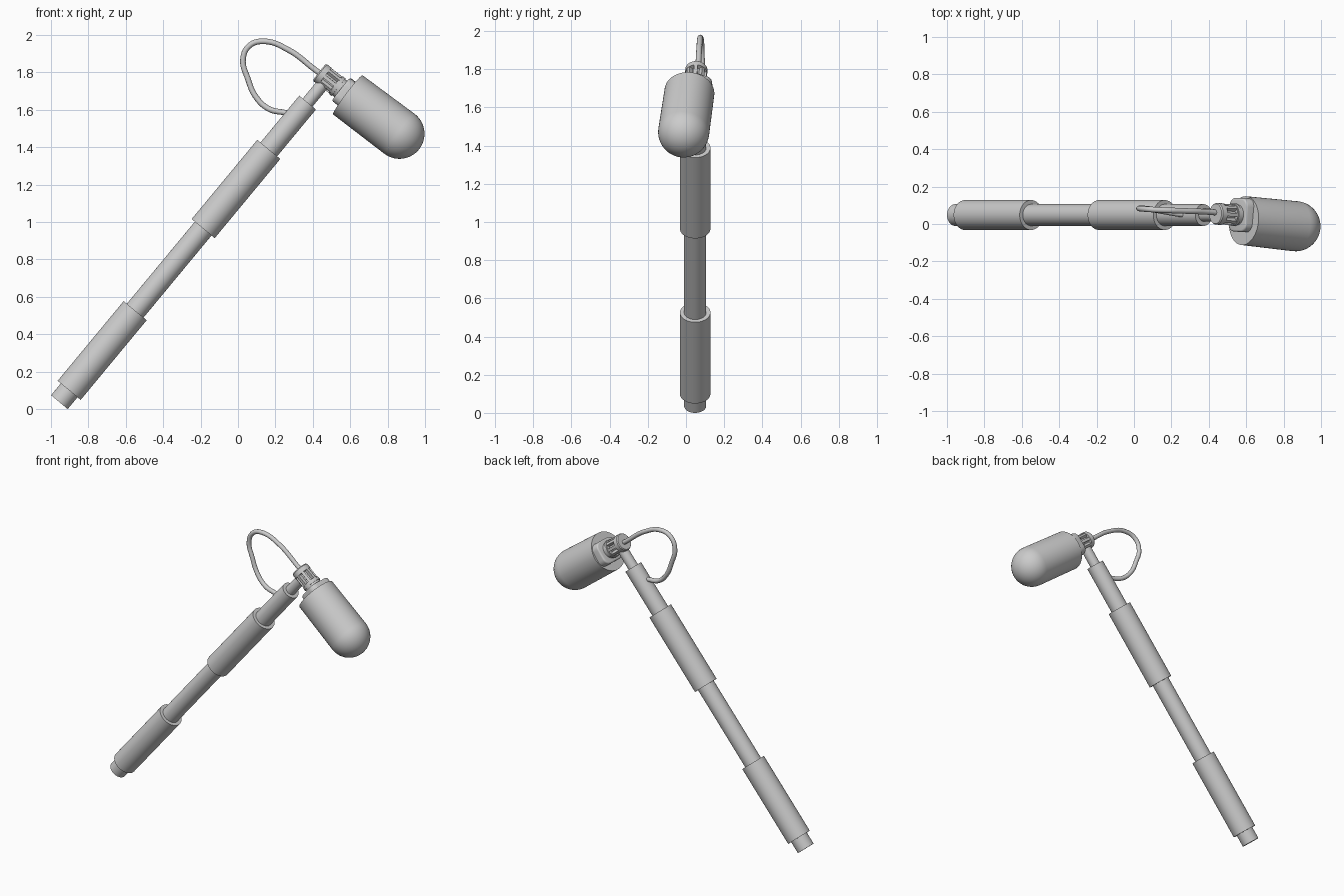
import bpy, bmesh, math
from mathutils import Vector

if "Cube" in bpy.data.objects:
    bpy.data.objects.remove(bpy.data.objects["Cube"])


def place(ob, origin, axis):
    # local z follows the axis
    ob.location = origin
    ob.rotation_mode = 'QUATERNION'
    ob.rotation_quaternion = Vector(axis).to_track_quat('Z', 'Y')


def finish(name, bm, origin, axis, angle=35):
    bmesh.ops.recalc_face_normals(bm, faces=bm.faces)
    me = bpy.data.meshes.new(name)
    bm.to_mesh(me)
    bm.free()
    ob = bpy.data.objects.new(name, me)
    bpy.context.collection.objects.link(ob)
    place(ob, origin, axis)
    bpy.ops.object.select_all(action='DESELECT')
    bpy.context.view_layer.objects.active = ob
    ob.select_set(True)
    bpy.ops.object.shade_smooth_by_angle(angle=math.radians(angle))
    return ob


def lathe(name, profile, origin, axis, steps=48):
    # spin an (r, z) profile about local z
    bm = bmesh.new()
    vs = [bm.verts.new((r, 0, z)) for r, z in profile]
    es = [bm.edges.new(p) for p in zip(vs, vs[1:])]
    bmesh.ops.spin(bm, geom=vs + es, cent=(0, 0, 0), axis=(0, 0, 1),
                   angle=2 * math.pi, steps=steps)
    bmesh.ops.remove_doubles(bm, verts=bm.verts, dist=1e-5)
    return finish(name, bm, origin, axis)


def cyl(name, r, a, b, origin, axis):
    return lathe(name, [(0, a), (r, a), (r, b), (0, b)], origin, axis)


# Pole with two grip sleeves and a thin rod at the top
base = Vector((-0.955, 0.048, 0.037))
up = Vector((0.638, 0, 0.770)).normalized()
cyl("pole", 0.058, 0, 2.08, base, up)
cyl("lower_sleeve", 0.08, 0.082, 0.635, base, up)
cyl("upper_sleeve", 0.08, 1.205, 1.755, base, up)
cyl("top_rod", 0.034, 2.06, 2.215, base, up)

# Capsule head: flat rear, domed front
rear, dome = Vector((0.587, 0.018, 1.68)), Vector((0.863, -0.012, 1.472))
L = (dome - rear).length
R = 0.134
prof = [(0, 0), (0.131, 0)]
for i in range(15):
    t = math.pi / 2 * i / 14
    prof.append((R * math.cos(t) if i < 14 else 0, L + R * math.sin(t)))
lathe("head", prof, rear, dome - rear, 64)

# Mount between pole and head, running back from the head
back = Vector((-0.785, 0.04, 0.62)).normalized()
seat = Vector((0.587, 0.047, 1.682))

# Rounded square plate on the rear of the head
bm = bmesh.new()
bmesh.ops.create_cube(bm, size=1)
for v in bm.verts:
    v.co = (v.co.x * 0.18, v.co.y * 0.155, v.co.z * 0.07 + 0.01)
corners = [e for e in bm.edges
           if abs(e.verts[0].co.z - e.verts[1].co.z) > 0.01]
bmesh.ops.bevel(bm, geom=corners, offset=0.045, segments=8,
                profile=0.5, affect='EDGES')
rim = [e for e in bm.edges if all(v.co.z > 0.02 for v in e.verts)]
bmesh.ops.bevel(bm, geom=rim, offset=0.01, segments=3,
                profile=0.5, affect='EDGES')
finish("mount_plate", bm, seat, back)

# Slotted swivel joint: collar, core, ribs and end cap
cyl("joint_collar", 0.055, 0.03, 0.085, seat, back)
cyl("joint_flange", 0.06, 0.062, 0.08, seat, back)
cyl("joint_core", 0.036, 0.05, 0.18, seat, back)
lathe("joint_cap", [(0, 0.155), (0.058, 0.155), (0.058, 0.186),
                    (0.053, 0.193), (0, 0.193)], seat, back)
bm = bmesh.new()
for k in range(8):
    a = math.tau * k / 8
    made = bmesh.ops.create_cube(bm, size=1)['verts']
    for v in made:
        x, y = 0.043 + v.co.x * 0.026, v.co.y * 0.019
        v.co = (x * math.cos(a) - y * math.sin(a),
                x * math.sin(a) + y * math.cos(a), 0.12 + v.co.z * 0.09)
finish("joint_ribs", bm, seat, back)

# Cable looping from the joint cap back into the pole
pts = [(0.445, 0.06, 1.79), (0.415, 0.063, 1.812), (0.27, 0.07, 1.92),
       (0.14, 0.075, 1.966), (0.06, 0.08, 1.942), (0.027, 0.083, 1.87),
       (0.053, 0.083, 1.765), (0.095, 0.078, 1.67), (0.165, 0.066, 1.605),
       (0.25, 0.052, 1.585), (0.295, 0.048, 1.575)]
cu = bpy.data.curves.new("cable", 'CURVE')
cu.dimensions = '3D'
cu.bevel_depth = 0.015
cu.bevel_resolution = 4
cu.use_fill_caps = True
sp = cu.splines.new('BEZIER')
sp.bezier_points.add(len(pts) - 1)
for bp, p in zip(sp.bezier_points, pts):
    bp.co = p
    bp.handle_left_type = bp.handle_right_type = 'AUTO'
cable = bpy.data.objects.new("cable", cu)
bpy.context.collection.objects.link(cable)
